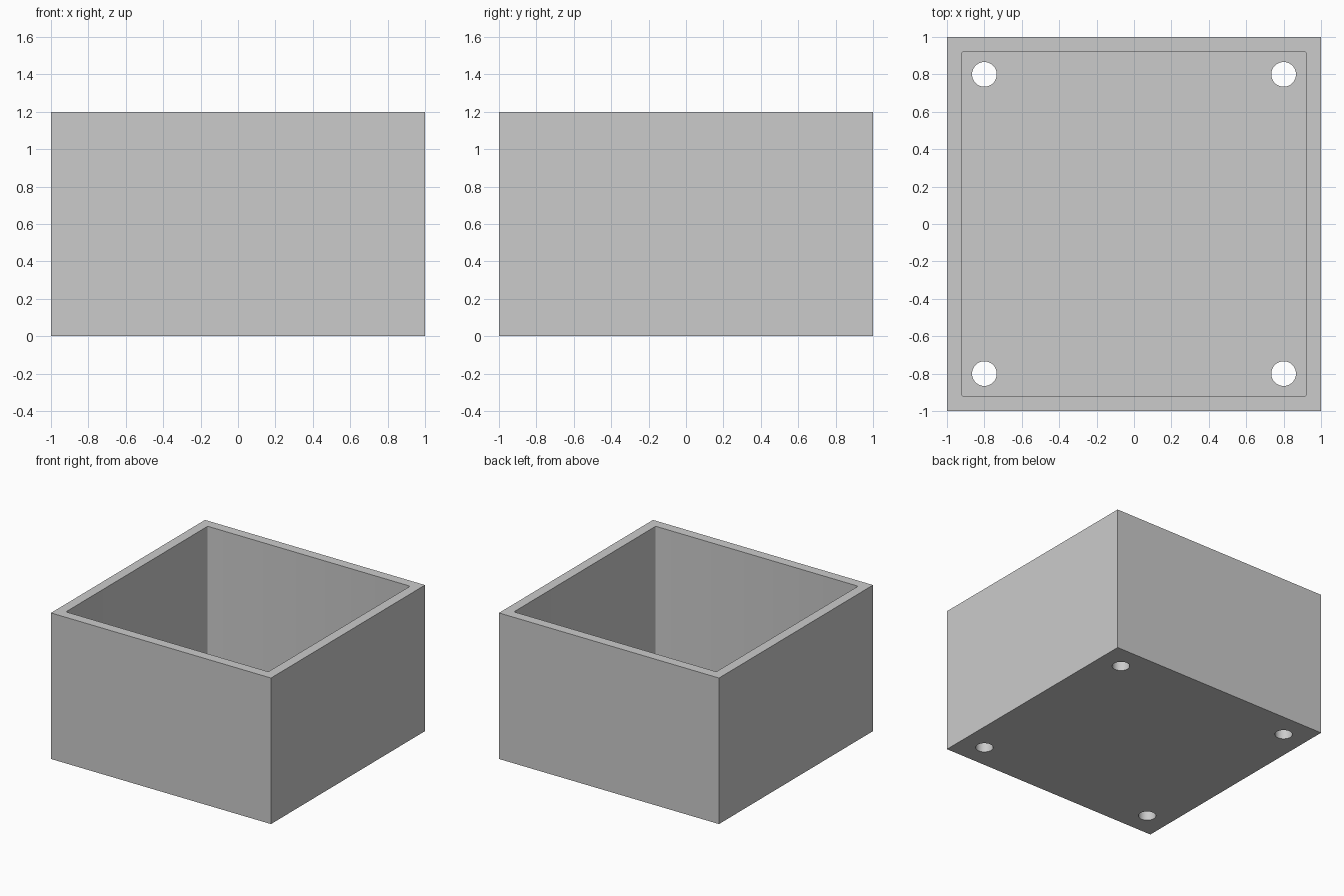
import bpy

cube = bpy.data.objects.get("Cube")
if cube:
    bpy.data.objects.remove(cube, do_unlink=True)

SIZE, HEIGHT, WALL = 2.0, 1.2, 0.08
HOLE_POS, HOLE_RADIUS = 0.8, 0.066

grey = bpy.data.materials.new("plain grey")
grey.use_nodes = True
colour = (0.6, 0.6, 0.6, 1)
grey.diffuse_color = colour
grey.node_tree.nodes["Principled BSDF"].inputs["Base Color"].default_value = colour


def block(name, width, bottom, top):
    """Square block centred on the z axis."""
    bpy.ops.mesh.primitive_cube_add(size=1, location=(0, 0, (bottom + top) / 2))
    ob = bpy.context.object
    ob.name = name
    ob.scale = (width, width, top - bottom)
    bpy.ops.object.transform_apply(location=True, rotation=False, scale=True)
    ob.data.materials.append(grey)
    return ob


def cut(target, cutter):
    """Subtract a cutter, then remove it."""
    mod = target.modifiers.new("cut", 'BOOLEAN')
    mod.operation = 'DIFFERENCE'
    mod.solver = 'EXACT'
    mod.object = cutter
    cutter.hide_render = True
    bpy.context.view_layer.objects.active = target
    bpy.ops.object.modifier_apply(modifier=mod.name)
    bpy.data.objects.remove(cutter, do_unlink=True)


# Open box with a thin floor
box = block("open_box", SIZE, 0, HEIGHT)

# Cavity, with slightly rounded upright corners
cavity = block("cavity_cutter", SIZE - 2 * WALL, WALL, HEIGHT + 0.2)
bevel = cavity.modifiers.new("corners", 'BEVEL')
bevel.width = 0.008
bevel.segments = 3
bevel.limit_method = 'WEIGHT'
weights = cavity.data.attributes.new("bevel_weight_edge", 'FLOAT', 'EDGE')
for edge in cavity.data.edges:
    a, b = (cavity.data.vertices[i].co for i in edge.vertices)
    weights.data[edge.index].value = float(abs(a.z - b.z) > 0.1)
cut(box, cavity)

# Four round holes through the floor
for x in (-HOLE_POS, HOLE_POS):
    for y in (-HOLE_POS, HOLE_POS):
        bpy.ops.mesh.primitive_cylinder_add(
            vertices=48, radius=HOLE_RADIUS, depth=WALL * 4, location=(x, y, 0))
        drill = bpy.context.object
        drill.name = "hole_cutter"
        drill.data.materials.append(grey)
        cut(box, drill)

# Smooth holes and corners, crisp box edges
bpy.ops.object.select_all(action='DESELECT')
box.select_set(True)
bpy.context.view_layer.objects.active = box
bpy.ops.object.shade_smooth_by_angle(angle=0.6)
